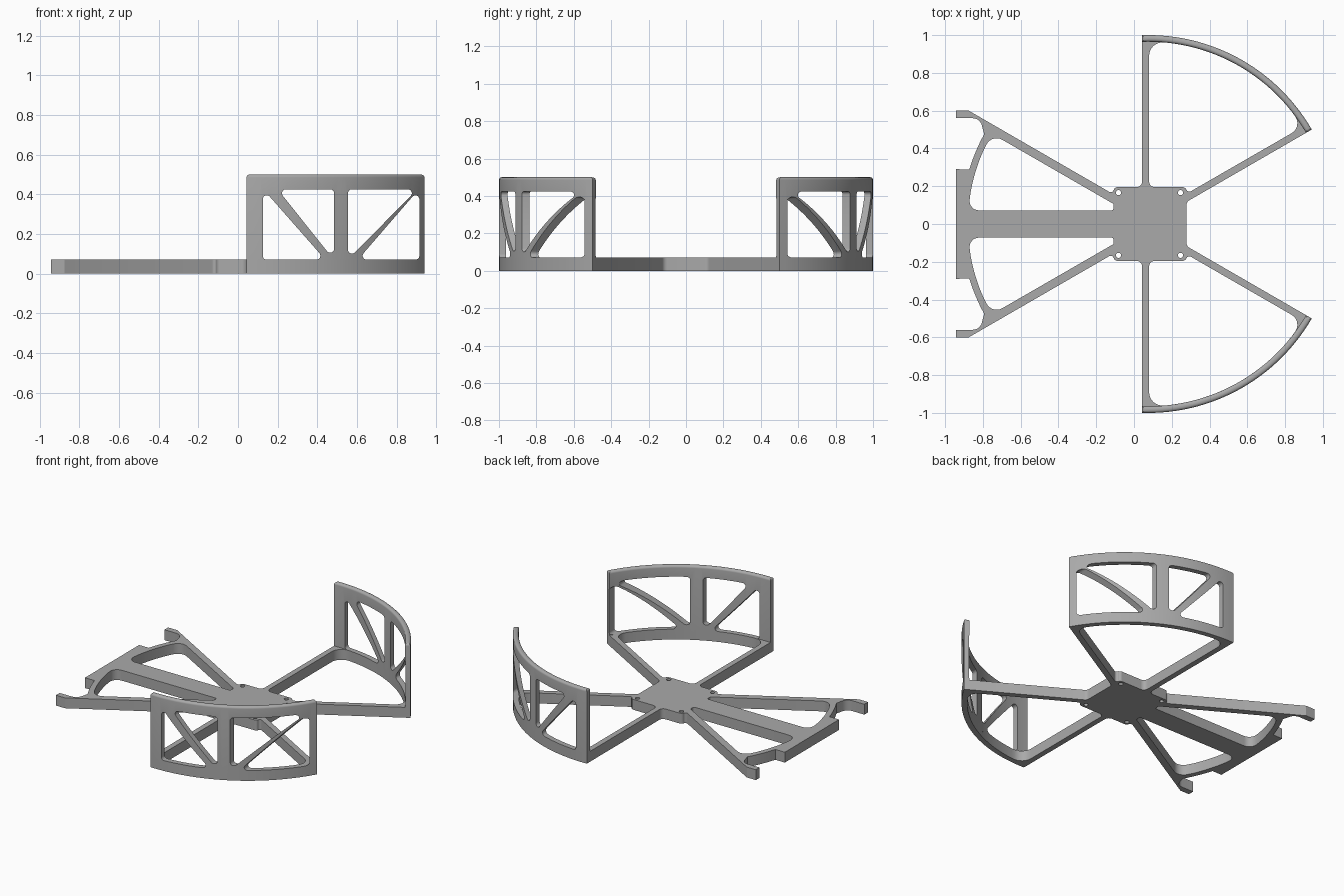
import bpy, bmesh
from math import sin, cos, pi, radians
from mathutils import Vector

if "Cube" in bpy.data.objects:
    bpy.data.objects.remove(bpy.data.objects["Cube"])

HUB = 0.075      # x of the centre of all arcs
DECK = 0.07      # frame thickness
TOP = 0.5        # guard height

grey = bpy.data.materials.new("matte_grey")
grey.use_nodes = True
colour = (0.4, 0.4, 0.4, 1)
grey.diffuse_color = colour
grey.node_tree.nodes["Principled BSDF"].inputs["Base Color"].default_value = colour


def arc(r, a, b, n):
    """Points on an arc around the hub, angles in degrees."""
    angles = [radians(a + (b - a) * i / n) for i in range(n + 1)]
    return [(HUB + r * cos(t), r * sin(t)) for t in angles]


def rounded(points, steps=6):
    """Polygon whose (x, y, r) corners become fillets."""
    out = []
    for i, p in enumerate(points):
        c = Vector(p[:2])
        if len(p) < 3:
            out.append(c)
            continue
        u = (Vector(points[i - 1][:2]) - c).normalized()
        v = (Vector(points[(i + 1) % len(points)][:2]) - c).normalized()
        half = u.angle(v) / 2
        mid = c + (u + v).normalized() * p[2] / sin(half)
        tangent = p[2] * cos(half) / sin(half)
        a, b = c + u * tangent - mid, c + v * tangent - mid
        sweep = a.angle(b)
        for k in range(steps + 1):
            t = k / steps
            out.append(mid + (a * sin((1 - t) * sweep) + b * sin(t * sweep)) / sin(sweep))
    return out


def prism(name, points, low, high, upright=False, round_top=0):
    """Extrude a polygon along z, or along y if upright."""
    bm = bmesh.new()
    place = (lambda p: (p[0], low, p[1])) if upright else (lambda p: (p[0], p[1], low))
    face = bm.faces.new([bm.verts.new(place(p)) for p in points])
    new = bmesh.ops.extrude_face_region(bm, geom=[face])["geom"]
    shift = Vector((0, high - low, 0) if upright else (0, 0, high - low))
    bmesh.ops.translate(bm, vec=shift, verts=[g for g in new if isinstance(g, bmesh.types.BMVert)])
    bmesh.ops.recalc_face_normals(bm, faces=bm.faces)
    if round_top:
        rim = [e for e in bm.edges if all(v.co.z > high - 0.001 for v in e.verts)]
        bmesh.ops.bevel(bm, geom=rim, offset=round_top, segments=5, profile=0.5, affect='EDGES')
    mesh = bpy.data.meshes.new(name)
    bm.to_mesh(mesh)
    bm.free()
    mesh.materials.append(grey)
    obj = bpy.data.objects.new(name, mesh)
    bpy.context.collection.objects.link(obj)
    return obj


def finish(obj, cutters):
    """Cut the openings, then shade smooth with sharp edges."""
    bpy.ops.object.select_all(action='DESELECT')
    bpy.context.view_layer.objects.active = obj
    obj.select_set(True)
    for c in cutters:
        mod = obj.modifiers.new("opening", 'BOOLEAN')
        mod.operation, mod.solver, mod.object = 'DIFFERENCE', 'EXACT', c
        bpy.ops.object.modifier_apply(modifier=mod.name)
    bpy.ops.object.shade_smooth_by_angle(angle=radians(30))


def flip(points):
    return [(p[0], -p[1], *p[2:]) for p in points]


# Frame outline, back half; the front half is its mirror
half = [(0.278, 0.117, 0.03)]
half += arc(1, 30, 90, 28)
half += [(0.043, 0.9995), (0.043, 0.195, 0.03),
         (-0.108, 0.195, 0.02), (-0.108, 0.157, 0.015),
         (-0.875, 0.6), (-0.943, 0.6), (-0.943, 0.56), (-0.815, 0.56, 0.05)]
half += arc(0.99, 151.3, 163, 8)
half += [(-0.943, 0.29)]
frame = prism("frame", rounded(half + flip(half)[::-1]), 0, DECK)

# Openings between the arms
guard_bay = [(0.08, 0.195, 0.03), (0.08, 0.965, 0.07)]
guard_bay += arc(0.965, 84, 38, 20)
guard_bay += [(0.892, 0.514, 0.06), (0.278, 0.16, 0.015), (0.278, 0.195, 0.02)]
tail_bay = [(-0.108, 0.072, 0.013), (-0.108, 0.106, 0.013), (-0.752, 0.4775, 0.06)]
tail_bay += arc(0.955, 156, 170, 8)
tail_bay += [(-0.877, 0.072, 0.05)]
cutters = []
for bay in (guard_bay, tail_bay):
    for shape in (bay, flip(bay)):
        cutters.append(prism("bay_cutter", rounded(shape), -0.1, 0.2))

# Screw holes in the centre plate
for x in (-0.082, 0.246):
    for y in (-0.166, 0.166):
        ring = [(x + 0.014 * cos(k * pi / 8), y + 0.014 * sin(k * pi / 8)) for k in range(16)]
        cutters.append(prism("screw_cutter", ring, -0.1, 0.2))
finish(frame, cutters)

# Triangular windows, cut straight through both guards
r = 0.02
windows = [
    [(0.125, DECK, r), (0.125, 0.428, r), (0.44, DECK, r)],
    [(0.485, 0.425, r), (0.2, 0.425, r), (0.485, 0.068, r)],
    [(0.555, 0.425, r), (0.555, 0.072, r), (0.905, 0.425, r)],
    [(0.915, DECK, r), (0.605, DECK, r), (0.915, 0.428, r)],
]
panes = [prism("window_cutter", rounded(w), -1.2, 1.2, upright=True) for w in windows]

# Curved guards with a rounded top rim
wall = arc(1, 30, 90, 28) + [(0.043, 0.9995), (0.043, 0.9645)] + arc(0.965, 90, 30, 28)
for name, shape in (("back_guard", wall), ("front_guard", flip(wall))):
    finish(prism(name, shape, 0.04, TOP, round_top=0.015), panes)

for c in cutters + panes:
    bpy.data.objects.remove(c)
